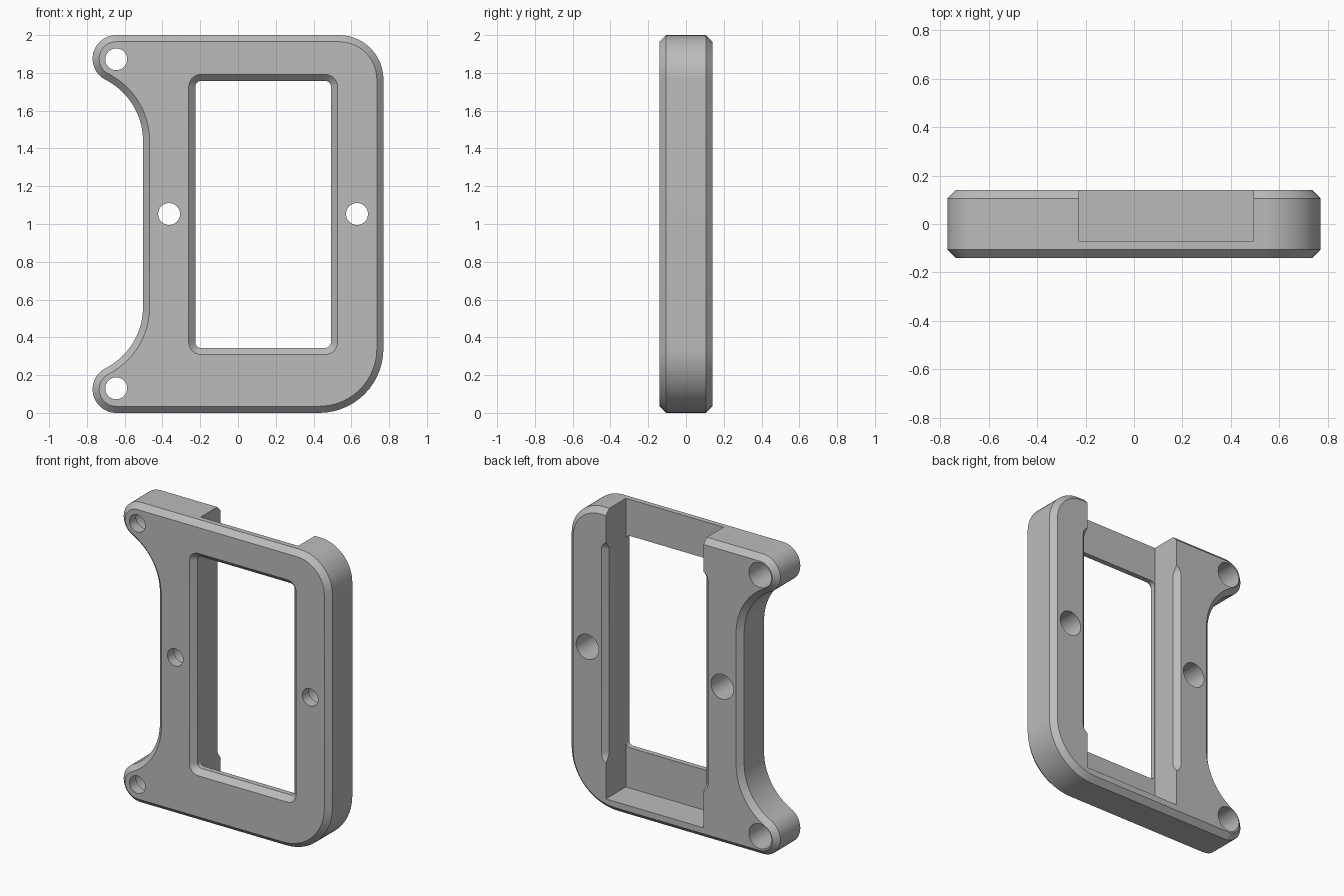
import bpy, bmesh
from math import pi, sin, cos, atan2, sqrt

cube = bpy.data.objects.get("Cube")
if cube:
    bpy.data.objects.remove(cube, do_unlink=True)

grey = bpy.data.materials.new("plain grey")
grey.use_nodes = True
colour = (0.5, 0.5, 0.5, 1)
grey.diffuse_color = colour
grey.node_tree.nodes["Principled BSDF"].inputs["Base Color"].default_value = colour

HALF = 0.14      # half thickness
BEVEL = 0.035    # chamfer on every rim
FLOOR = -0.07    # depth of the rear channel and of the hole steps


def arc(x, z, r, start, end, n=14):
    """Points along an arc, angles in radians."""
    steps = [start + (end - start) * i / n for i in range(n + 1)]
    return [(x + r * cos(a), z + r * sin(a)) for a in steps]


def plate_outline(inset):
    """Rounded plate with two ears and a waisted side, shrunk by inset."""
    ear_x, ear_r, ear_z = -0.645, 0.125, 0.125
    waist_x, waist_z = -0.503, 0.56
    # waist radius that meets the ear tangentially
    dx, dz = waist_x - ear_x, waist_z - ear_z
    r = (dx * dx + dz * dz - ear_r ** 2) / (2 * (dx + ear_r))
    cx = waist_x - r
    tilt = atan2(dz, ear_x - cx)
    top = 2 - waist_z
    small, big = 0.235, 0.34
    pts = arc(0.77 - big, big, big - inset, -pi / 2, 0)
    pts += arc(0.77 - small, 2 - small, small - inset, 0, pi / 2)
    pts += arc(ear_x, 2 - ear_z, ear_r - inset, pi / 2, pi + tilt, 20)
    pts += arc(cx, top, r + inset, tilt, 0, 18)
    pts += arc(cx, waist_z, r + inset, 0, -tilt, 18)
    pts += arc(ear_x, ear_z, ear_r - inset, pi - tilt, 3 * pi / 2, 20)
    return pts


def window_outline(grow):
    """Rounded rectangle opening, enlarged by grow."""
    r = 0.03
    x0, x1, z0, z1 = -0.226 + r, 0.492 - r, 0.344 + r, 1.757 - r
    pts = []
    for i, (x, z) in enumerate([(x1, z1), (x0, z1), (x0, z0), (x1, z0)]):
        pts += arc(x, z, r + grow, i * pi / 2, (i + 1) * pi / 2, 8)
    return pts


def loft(name, sections):
    """Solid through (y, outline) sections with equal point counts."""
    bm = bmesh.new()
    loops = [[bm.verts.new((x, y, z)) for x, z in pts] for y, pts in sections]
    for a, b in zip(loops, loops[1:]):
        for i in range(len(a)):
            j = (i + 1) % len(a)
            bm.faces.new((a[i], a[j], b[j], b[i]))
    bm.faces.new(loops[0])
    bm.faces.new(loops[-1])
    bmesh.ops.recalc_face_normals(bm, faces=bm.faces)
    mesh = bpy.data.meshes.new(name)
    bm.to_mesh(mesh)
    bm.free()
    mesh.materials.append(grey)
    obj = bpy.data.objects.new(name, mesh)
    bpy.context.collection.objects.link(obj)
    return obj


# Chamfered plate
rim = HALF - BEVEL
frame = loft("frame", [(-HALF, plate_outline(BEVEL)), (-rim, plate_outline(0)),
                       (rim, plate_outline(0)), (HALF, plate_outline(BEVEL))])

# Window, chamfered at both faces
over = BEVEL + 0.02
cutters = [loft("window_cutter", [
    (-rim - over, window_outline(over)), (-rim, window_outline(0)),
    (rim, window_outline(0)), (rim + over, window_outline(over))])]

# Rear channel, open at the top
channel = [(-0.227, 0.075), (0.493, 0.075), (0.493, 2.1), (-0.227, 2.1)]
cutters.append(loft("channel_cutter", [(FLOOR, channel), (0.3, channel)]))

# Stepped screw holes, wider from the back
for x, z in [(-0.645, 0.13), (-0.645, 1.872), (-0.365, 1.053), (0.63, 1.053)]:
    sections = [(y, arc(x, z, r, 0, 2 * pi * 31 / 32, 31))
                for y, r in [(-0.2, 0.058), (FLOOR, 0.058), (FLOOR, 0.083), (0.2, 0.083)]]
    cutters.append(loft("hole_cutter", sections))

bpy.ops.object.select_all(action="DESELECT")
bpy.context.view_layer.objects.active = frame
frame.select_set(True)
for cutter in cutters:
    cutter.hide_render = True
    mod = frame.modifiers.new("cut", "BOOLEAN")
    mod.operation = "DIFFERENCE"
    mod.solver = "EXACT"
    mod.object = cutter
    bpy.ops.object.modifier_apply(modifier=mod.name)
    bpy.data.objects.remove(cutter, do_unlink=True)

bpy.ops.object.shade_smooth_by_angle(angle=pi / 6)
